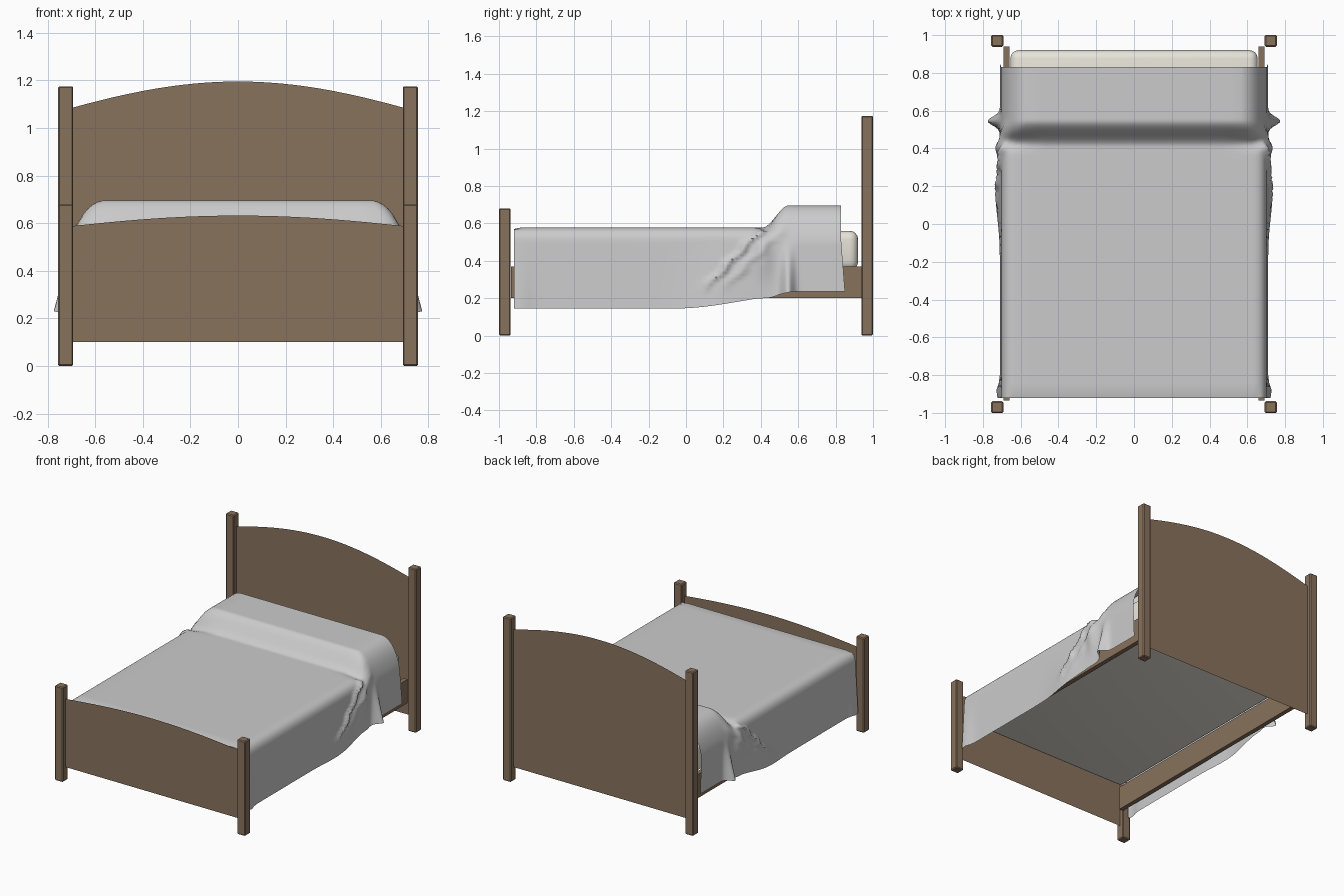
import bpy, bmesh, math

cube = bpy.data.objects.get("Cube")
if cube:
    bpy.data.objects.remove(cube, do_unlink=True)


def material(name, rgb):
    mat = bpy.data.materials.new(name)
    mat.use_nodes = True
    mat.diffuse_color = (*rgb, 1)
    mat.node_tree.nodes["Principled BSDF"].inputs["Base Color"].default_value = (*rgb, 1)
    return mat


WOOD = material("wood", (0.25, 0.17, 0.11))
CREAM = material("cream_fabric", (0.8, 0.78, 0.7))


def add_object(name, bm, mat=None, smooth=None):
    bmesh.ops.recalc_face_normals(bm, faces=bm.faces)
    mesh = bpy.data.meshes.new(name)
    bm.to_mesh(mesh)
    bm.free()
    obj = bpy.data.objects.new(name, mesh)
    bpy.context.collection.objects.link(obj)
    if mat:
        mesh.materials.append(mat)
    if smooth:
        bpy.ops.object.select_all(action='DESELECT')
        obj.select_set(True)
        bpy.context.view_layer.objects.active = obj
        bpy.ops.object.shade_smooth_by_angle(angle=math.radians(smooth))
    return obj


def box(name, x, y, z, mat, bevel, segments=1, smooth=None):
    """Bevelled box from (min, max) pairs."""
    bm = bmesh.new()
    bmesh.ops.create_cube(bm, size=1)
    for v in bm.verts:
        v.co = [(a + b) / 2 + c * (b - a) for c, (a, b) in zip(v.co, (x, y, z))]
    if bevel:
        bmesh.ops.bevel(bm, geom=bm.edges[:], offset=bevel, segments=segments,
                        profile=0.5, affect='EDGES')
    return add_object(name, bm, mat, smooth)


def arched_board(name, y, bottom, side_top, crown):
    """Thin panel with a bowed top edge."""
    bm = bmesh.new()
    half, steps = 0.695, 24
    outline = [(-half, bottom), (half, bottom)]
    for i in range(steps + 1):
        s = 1 - 2 * i / steps
        rise = 0.6 * math.cos(s * math.pi / 2) + 0.4 * (1 - s * s)
        outline.append((s * half, side_top + (crown - side_top) * rise))
    bm.faces.new([bm.verts.new((x, y, z)) for x, z in outline])
    add_object(name, bm, WOOD)


# Bedstead
for side, sx in (("left", 1), ("right", -1)):
    post_x = sorted((sx * 0.692, sx * 0.756))
    box(f"head_post_{side}", post_x, (0.938, 1), (0, 1.175), WOOD, 0.006)
    box(f"foot_post_{side}", post_x, (-1, -0.938), (0, 0.68), WOOD, 0.006)
    box(f"side_rail_{side}", sorted((sx * 0.658, sx * 0.69)), (-0.935, 0.94),
        (0.2, 0.37), WOOD, 0)
arched_board("headboard", 0.97, 0.1, 1.085, 1.195)
arched_board("footboard", -0.97, 0.1, 0.588, 0.632)

# Mattress and the pillows under the cover
box("mattress", (-0.655, 0.655), (-0.915, 0.92), (0.35, 0.56), CREAM, 0.045, 4, 40)
for side, cx in (("left", 0.29), ("right", -0.29)):
    box(f"pillow_{side}", (cx - 0.27, cx + 0.27), (0.53, 0.82), (0.55, 0.69),
        CREAM, 0.05, 4, 40)


# Blanket
def step(a, b, v):
    t = min(max((v - a) / (b - a), 0), 1)
    return t * t * (3 - 2 * t)


def bump(v, centre, width):
    return math.exp(-((v - centre) / width) ** 2)


def mix(a, b, t):
    return a + (b - a) * t


def hem(y):
    return 0.145 + 0.075 * step(-0.05, 0.62, y) + 0.015 * step(0.45, 0.57, y)


def half_section(y, sx):
    """Points from the middle of the bed out and down to the hem."""
    lift = step(0.41, 0.55, y)
    top = 0.578 + 0.118 * lift
    flat = mix(0.625, 0.565, lift)
    ctrl_x, ctrl_z = mix(0.7, 0.665, lift), mix(0.578, 0.68, lift)
    pts = [(flat * i / 8, y, top) for i in range(8)]
    for i in range(9):
        t = i / 8
        a, b, c = (1 - t) ** 2, 2 * t * (1 - t), t * t
        pts.append((a * flat + b * ctrl_x + c * 0.702, y,
                    a * top + b * ctrl_z + c * 0.5))
    for i in range(1, 19):
        t = i / 18
        z = mix(0.5, hem(y), t)
        x = 0.702 + 0.008 * t
        x += 0.065 * t * bump(y, 0.545, 0.032)
        x += 0.022 * t * bump(y, 0.15, 0.17)
        x += 0.02 * t * bump(y, -0.89, 0.045)
        pts.append((x, y + 0.02 * t * step(0.7, 0.83, y), z))
    # Gathered folds running diagonally from the pillow corner
    folds = []
    for x, py, z in pts:
        edge = step(0.6, 0.7, x)
        line = 0.1 + (z - 0.25) * 0.95 + 0.012 * math.sin(z * 60)
        fade = edge * step(0.2, 0.36, z) * step(0.68, 0.58, z) if z < 0.58 else 0
        x += fade * (0.024 * bump(py, line, 0.02) + 0.012 * bump(py, line + 0.1, 0.03))
        x += edge * 0.02 * bump(py, 0.41, 0.05) * bump(z, 0.42, 0.1)
        z -= 0.025 * bump(py, 0.44, 0.04) * bump(x, 0.65, 0.05)
        folds.append((sx * x, py, z))
    return folds


bm = bmesh.new()
stations = [-0.92 + 0.04 * i for i in range(26)]
stations += [0.1 + 0.73 * i / 60 for i in range(61)]
rows = []
for y in stations:
    left, right = half_section(y, 1), half_section(y, -1)
    rows.append([bm.verts.new(p) for p in right[:0:-1] + left])
for r0, r1 in zip(rows, rows[1:]):
    for i in range(len(r0) - 1):
        bm.faces.new((r0[i], r0[i + 1], r1[i + 1], r1[i]))

# Foot end of the blanket, tucked down between the side flaps
front = rows[0]
inner = [v for v in front if v.co.z > 0.49]
lower = [bm.verts.new((v.co.x, -0.918, 0.38)) for v in inner]
for i in range(len(inner) - 1):
    bm.faces.new((inner[i], lower[i], lower[i + 1], inner[i + 1]))
for v in front:
    if v.co.z > 0.57:
        v.co.z -= 0.008
add_object("blanket", bm, None, 60)
